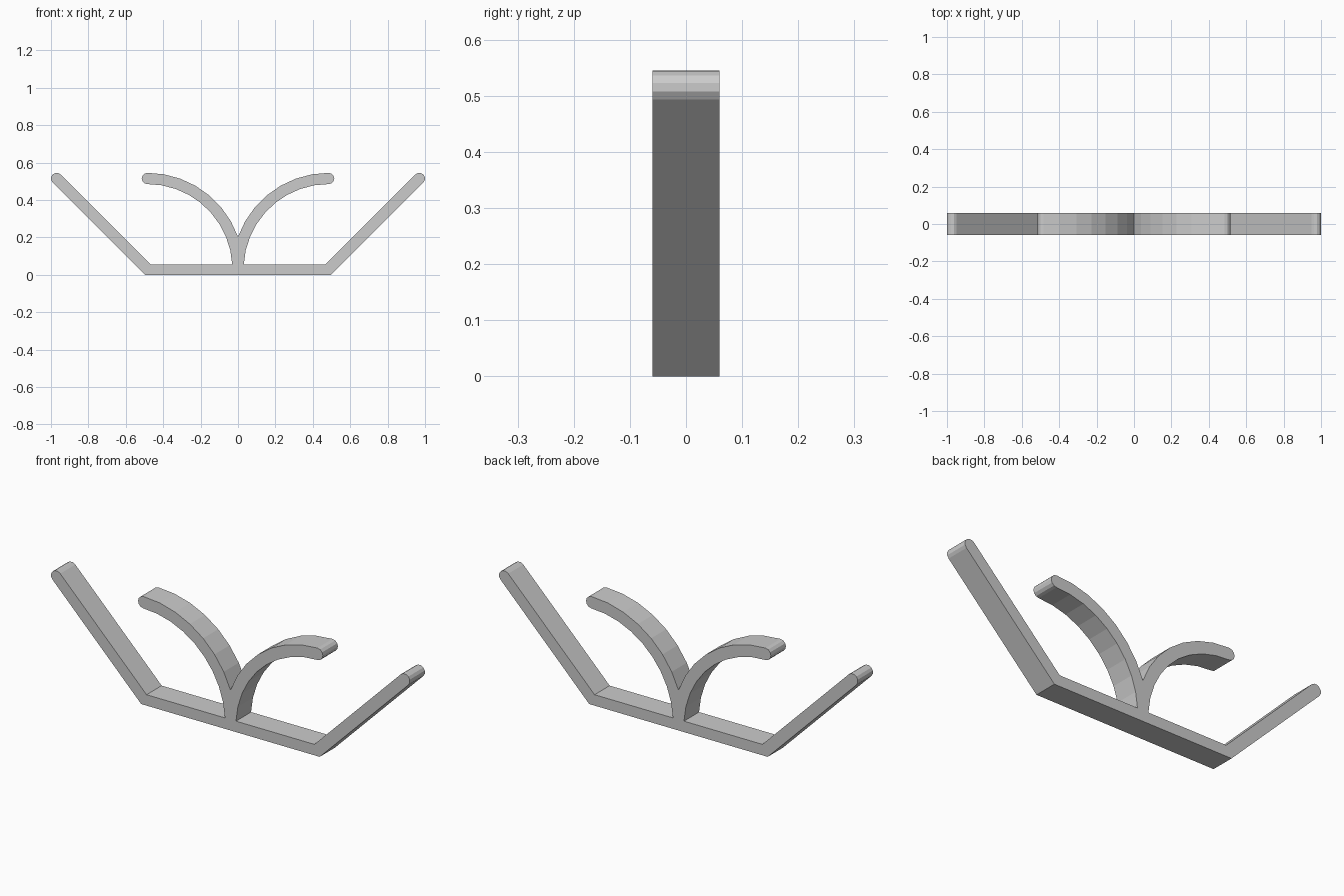
import bpy
import bmesh
from math import acos, asin, cos, degrees, pi, radians, sin, sqrt

cube = bpy.data.objects.get("Cube")
if cube:
    bpy.data.objects.remove(cube, do_unlink=True)

HALF_DEPTH = 0.06
BAR_R = 0.03                 # half thickness of every bar
BASE_TOP = 0.055
ARM_TIP = (0.97, 0.515)      # centre of the rounded end of the sloping arm
CURL_X, CURL_Z, CURL_R = 0.485, 0.03, 0.485


def arc(cx, cz, r, start, end, steps):
    """Points along a circular arc, angles in degrees."""
    angles = [radians(start + (end - start) * i / steps) for i in range(steps + 1)]
    return [(cx + r * cos(a), cz + r * sin(a)) for a in angles]


# Sloping arm: two parallel 45 degree edges meeting the base
slope = ARM_TIP[0] - ARM_TIP[1]
offset = BAR_R * sqrt(2)
outline = [(slope + offset, 0)]
outline += arc(*ARM_TIP, BAR_R, -45, 135, 6)
outline.append((slope - offset + BASE_TOP, BASE_TOP))

# Curled arm: underside, rounded tip, then top down to the centre fork
inner, outer = CURL_R - BAR_R, CURL_R + BAR_R
foot = 180 - degrees(asin((BASE_TOP - CURL_Z) / inner))
fork = degrees(acos(-CURL_X / outer))
outline += arc(CURL_X, CURL_Z, inner, foot, 90, 9)
outline += arc(CURL_X, CURL_Z + CURL_R, BAR_R, -90, 90, 6)[1:-1]
outline += arc(CURL_X, CURL_Z, outer, 90, fork, 7)[:-1]
outline.append((0, CURL_Z + outer * sin(radians(fork))))

# Mirror the outline about the centre line, leaving out the shared fork point
outline += [(-x, z) for x, z in reversed(outline[:-1])]

# Extrude the closed outline through the depth
bm = bmesh.new()
front = bm.faces.new([bm.verts.new((x, -HALF_DEPTH, z)) for x, z in outline])
result = bmesh.ops.extrude_face_region(bm, geom=[front], use_keep_orig=True)
moved = [v for v in result["geom"] if isinstance(v, bmesh.types.BMVert)]
bmesh.ops.translate(bm, verts=moved, vec=(0, 2 * HALF_DEPTH, 0))
bmesh.ops.recalc_face_normals(bm, faces=bm.faces)
mesh = bpy.data.meshes.new("double_hook_bracket")
bm.to_mesh(mesh)
bm.free()

# Plain grey finish
grey = bpy.data.materials.new("light_grey")
grey.use_nodes = True
grey.diffuse_color = (0.6, 0.6, 0.6, 1)
grey.node_tree.nodes["Principled BSDF"].inputs["Base Color"].default_value = (0.6, 0.6, 0.6, 1)
mesh.materials.append(grey)

bracket = bpy.data.objects.new("double_hook_bracket", mesh)
bpy.context.collection.objects.link(bracket)
